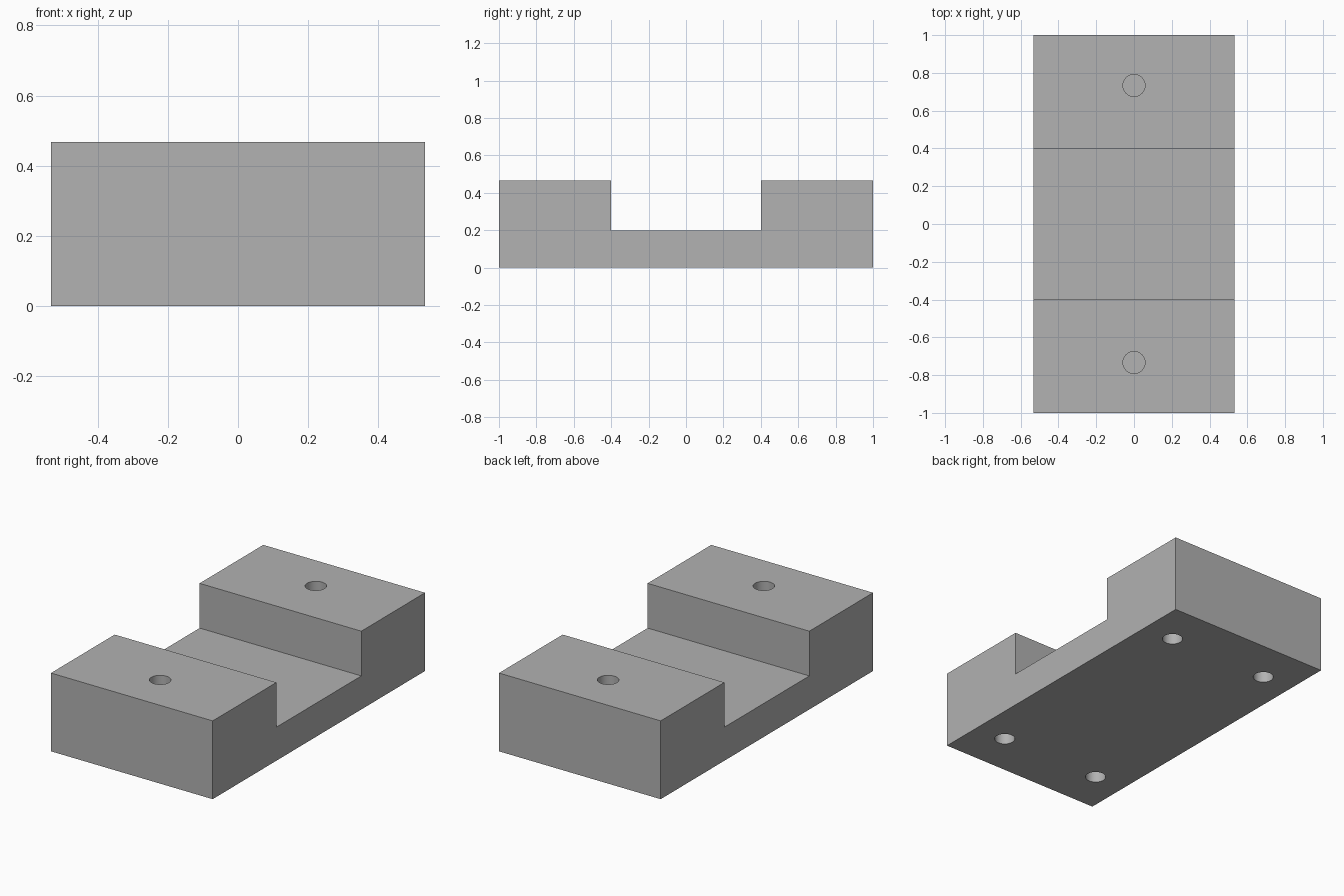
import bpy, bmesh
from mathutils import Matrix

if "Cube" in bpy.data.objects:
    bpy.data.objects.remove(bpy.data.objects["Cube"])

W, H, FLOOR, GAP = 0.5333, 0.4667, 0.2, 0.4   # half width, height, channel floor, half channel

grey = bpy.data.materials.new("plain grey")
grey.diffuse_color = (0.445, 0.445, 0.445, 1)
grey.use_nodes = True
grey.node_tree.nodes["Principled BSDF"].inputs["Base Color"].default_value = grey.diffuse_color


def make_object(name, bm):
    bmesh.ops.recalc_face_normals(bm, faces=bm.faces)
    mesh = bpy.data.meshes.new(name)
    bm.to_mesh(mesh)
    bm.free()
    mesh.materials.append(grey)
    ob = bpy.data.objects.new(name, mesh)
    bpy.context.collection.objects.link(ob)
    return ob


# Channel block: U-shaped side profile extruded across the width
profile = [(-1, 0), (1, 0), (1, H), (GAP, H), (GAP, FLOOR),
           (-GAP, FLOOR), (-GAP, H), (-1, H)]
bm = bmesh.new()
face = bm.faces.new([bm.verts.new((-W, y, z)) for y, z in profile])
ext = bmesh.ops.extrude_face_region(bm, geom=[face])
bmesh.ops.translate(bm, vec=(2 * W, 0, 0),
                    verts=[v for v in ext["geom"] if isinstance(v, bmesh.types.BMVert)])
block = make_object("channel_block", bm)

# Blind holes: one in the top of each raised end, two under each end
bm = bmesh.new()


def drill(x, y, z0, z1, r):
    bmesh.ops.create_cone(bm, cap_ends=True, segments=48, radius1=r, radius2=r,
                          depth=z1 - z0,
                          matrix=Matrix.Translation((x, y, (z0 + z1) / 2)))


for y in (-0.7333, 0.7333):
    drill(0, y, FLOOR, H + 0.1, 0.0583)
    for x in (-0.3333, 0.3333):
        drill(x, y, -0.1, 0.2667, 0.0567)
cutter = make_object("hole_cutter", bm)
cutter.hide_render = True
cutter.hide_viewport = True

cut = block.modifiers.new("holes", 'BOOLEAN')
cut.operation = 'DIFFERENCE'
cut.solver = 'EXACT'
cut.object = cutter

# Apply the cut and drop the helper
bpy.context.view_layer.update()
result = bpy.data.meshes.new_from_object(
    block.evaluated_get(bpy.context.evaluated_depsgraph_get()))
block.modifiers.clear()
block.data = result
bpy.data.objects.remove(cutter)

# Smooth hole walls, sharp edges elsewhere
bpy.context.view_layer.objects.active = block
block.select_set(True)
bpy.ops.object.shade_smooth_by_angle(angle=0.52)
